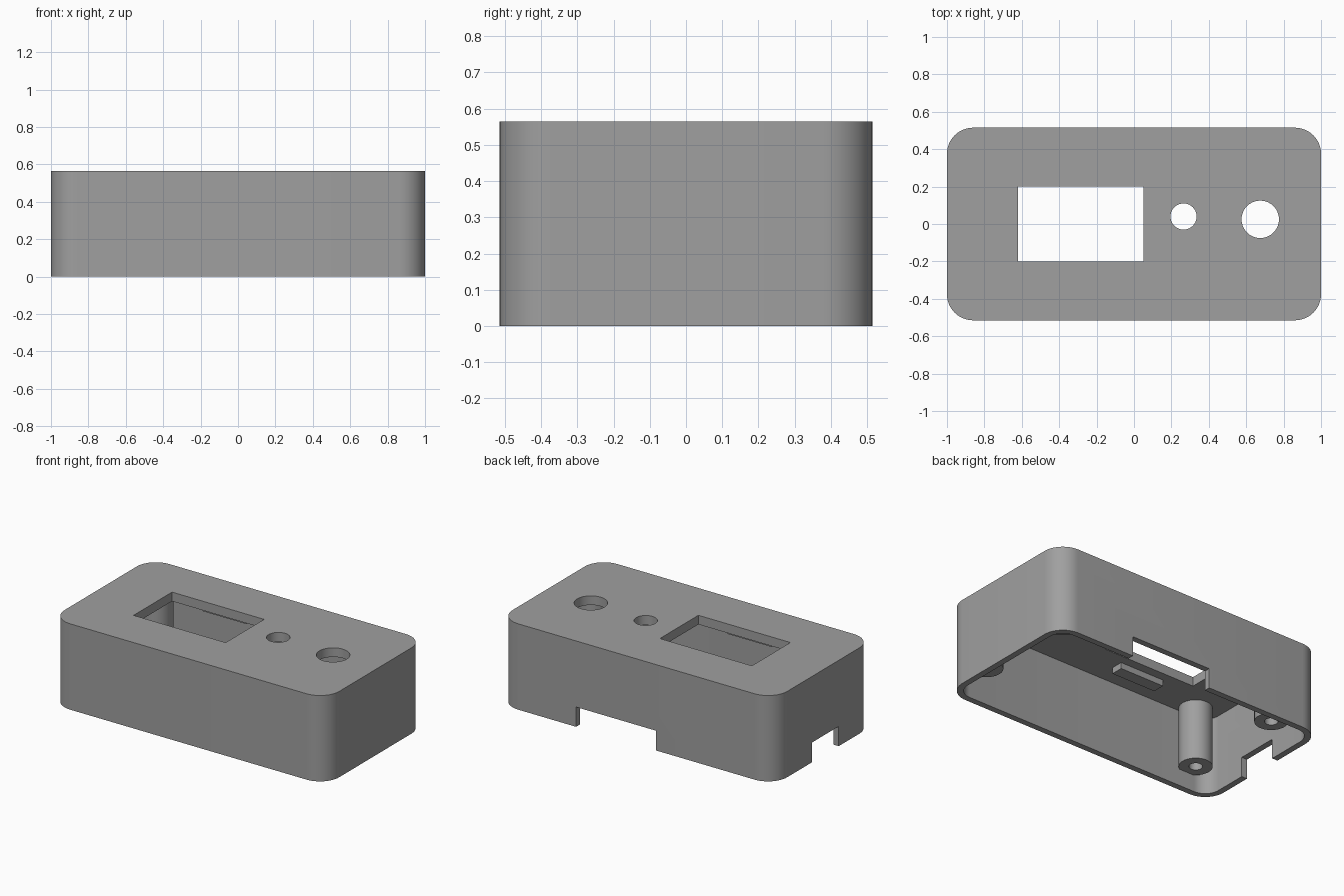
import bpy, bmesh, math

if "Cube" in bpy.data.objects:
    bpy.data.objects.remove(bpy.data.objects["Cube"])

L, W, H = 2.0, 1.03, 0.565
WALL, ROOF, R = 0.04, 0.06, 0.14
CEIL = H - ROOF

grey = bpy.data.materials.new("mid_grey")
grey.diffuse_color = (0.35, 0.35, 0.35, 1)
grey.use_nodes = True
grey.node_tree.nodes["Principled BSDF"].inputs["Base Color"].default_value = grey.diffuse_color


def prism(name, pts, z0, z1):
    """Extrude a flat outline between two heights."""
    bm = bmesh.new()
    f = bm.faces.new([bm.verts.new((x, y, z0)) for x, y in pts])
    ext = bmesh.ops.extrude_face_region(bm, geom=[f])
    for g in ext["geom"]:
        if isinstance(g, bmesh.types.BMVert):
            g.co.z = z1
    bmesh.ops.recalc_face_normals(bm, faces=bm.faces)
    me = bpy.data.meshes.new(name)
    bm.to_mesh(me)
    bm.free()
    me.materials.append(grey)
    ob = bpy.data.objects.new(name, me)
    bpy.context.collection.objects.link(ob)
    return ob


def rounded(hx, hy, r, n=12):
    """Rounded rectangle outline."""
    pts = []
    for k, (sx, sy) in enumerate(((1, 1), (-1, 1), (-1, -1), (1, -1))):
        for i in range(n + 1):
            a = math.pi / 2 * (k + i / n)
            pts.append((sx * (hx - r) + r * math.cos(a), sy * (hy - r) + r * math.sin(a)))
    return pts


def circle(x, y, r, n=40):
    return [(x + r * math.cos(2 * math.pi * i / n), y + r * math.sin(2 * math.pi * i / n))
            for i in range(n)]


def rect(x0, x1, y0, y1):
    return [(x0, y0), (x1, y0), (x1, y1), (x0, y1)]


def cut(ob, cutters):
    for c in cutters:
        m = ob.modifiers.new("cut", 'BOOLEAN')
        m.operation, m.solver, m.object = 'DIFFERENCE', 'EXACT', c
        bpy.context.view_layer.objects.active = ob
        bpy.ops.object.modifier_apply(modifier=m.name)
        bpy.data.objects.remove(c)


def smooth(ob):
    bpy.ops.object.select_all(action='DESELECT')
    ob.select_set(True)
    bpy.context.view_layer.objects.active = ob
    bpy.ops.object.shade_smooth_by_angle(angle=math.radians(30))


# Hollow case, open underneath
case = prism("case", rounded(L / 2, W / 2, R), 0, H)
cut(case, [
    prism("cavity", rounded(L / 2 - WALL, W / 2 - WALL, R - WALL), -0.1, CEIL),
    prism("screen_window", rect(-0.62, 0.05, -0.2, 0.2), 0.4, 0.7),
    prism("small_hole", circle(0.265, 0.04, 0.07), 0.4, 0.7),
    prism("large_hole", circle(0.675, 0.025, 0.1), 0.4, 0.7),
    prism("back_notch", rect(-0.144, 0.44, 0.42, 0.6), -0.1, 0.13),
    prism("side_notch", rect(-1.1, -0.92, -0.16, 0.118), -0.1, 0.13),
])
smooth(case)

# Screw posts hanging from the ceiling
for x, y in ((-0.8, -0.39), (-0.8, 0.30), (0.88, -0.30), (0.85, 0.37)):
    post = prism("screw_post", circle(x, y, 0.1), 0.11, CEIL + 0.01)
    cut(post, [prism("screw_hole", circle(x, y, 0.04, 24), 0.0, 0.4)])
    smooth(post)

# Bars beside the screen window
for s in (1, -1):
    prism("screen_bar", rect(-0.44, -0.12, s * 0.3 - 0.04, s * 0.3 + 0.04), CEIL - 0.04, CEIL + 0.01)
